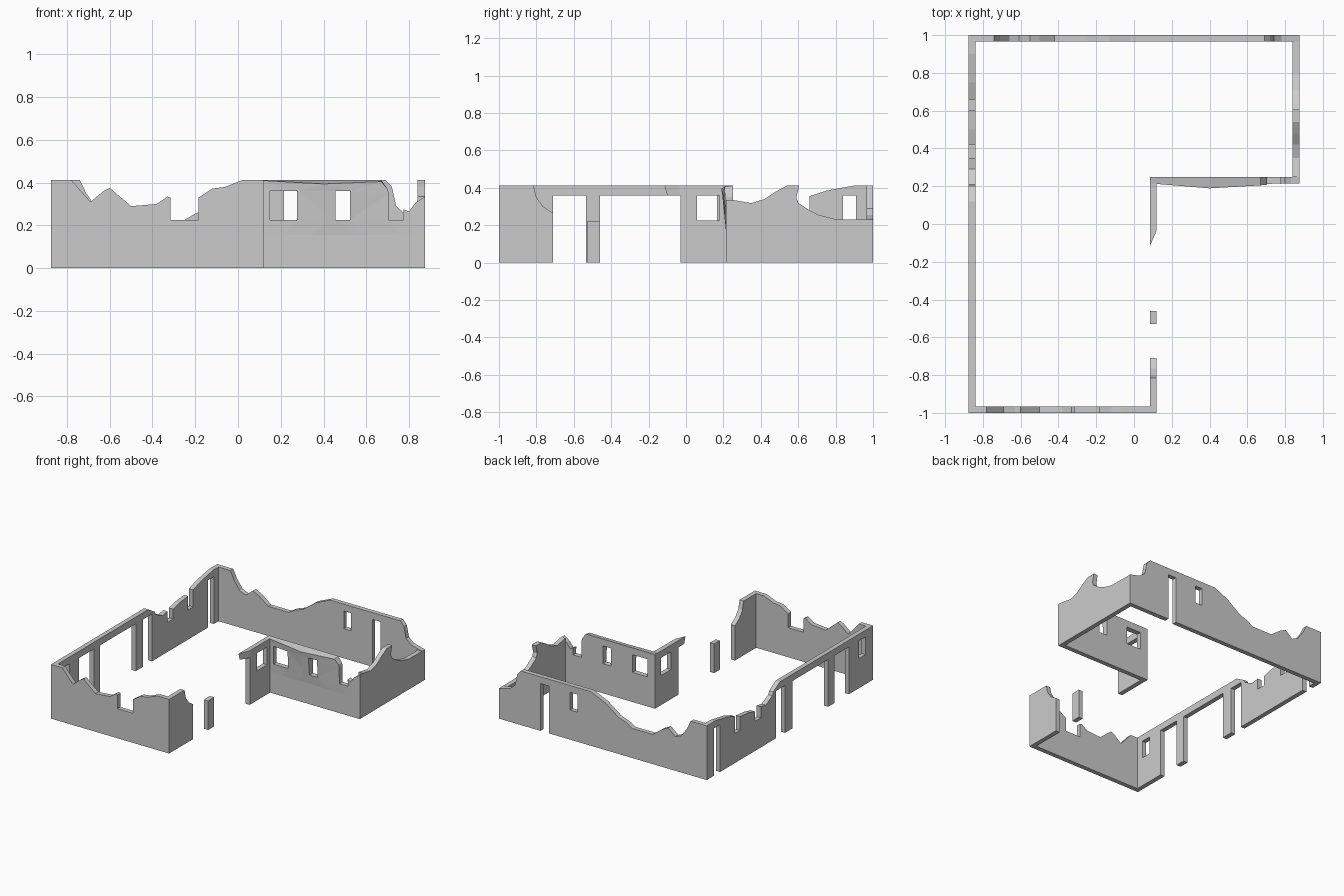
import bpy, bmesh
from mathutils import Vector

if "Cube" in bpy.data.objects:
    bpy.data.objects.remove(bpy.data.objects["Cube"])

T = 0.035        # wall thickness
LINTEL = 0.36    # top of doors and windows
SILL = 0.225     # bottom of windows
TOP = 0.412      # unbroken wall top


def wall(name, axis, offset, ends, top, doors=(), windows=(), cuts=(), reshape=None):
    """Upright slab along axis 'x' or 'y'; 'top' is the broken skyline, start to end."""
    a, b = ends
    outline = [(a, 0)]
    for d0, d1 in doors:
        outline += [(d0, 0), (d0, LINTEL), (d1, LINTEL), (d1, 0)]
    outline += [(b, 0)] + list(reversed(top))
    loops = [outline] + [[(w0, SILL), (w0, LINTEL), (w1, LINTEL), (w1, SILL)] for w0, w1 in windows]

    bm = bmesh.new()
    edges = []
    for loop in loops:
        vs = [bm.verts.new((u, offset, z) if axis == 'x' else (offset, u, z)) for u, z in loop]
        edges += [bm.edges.new((vs[i - 1], vs[i])) for i in range(len(vs))]
    normal = Vector((0, -1, 0)) if axis == 'x' else Vector((1, 0, 0))
    bmesh.ops.triangle_fill(bm, edges=edges, use_beauty=True, normal=normal)
    res = bmesh.ops.extrude_face_region(bm, geom=bm.faces[:])
    new = [v for v in res['geom'] if isinstance(v, bmesh.types.BMVert)]
    bmesh.ops.translate(bm, verts=new, vec=(0, T, 0) if axis == 'x' else (T, 0, 0))
    for co, no in cuts:
        bmesh.ops.bisect_plane(bm, geom=bm.verts[:] + bm.edges[:] + bm.faces[:],
                               plane_co=co, plane_no=no)
    if reshape:
        for v in bm.verts:
            reshape(v.co)
    bmesh.ops.recalc_face_normals(bm, faces=bm.faces[:])
    me = bpy.data.meshes.new(name)
    bm.to_mesh(me)
    bm.free()
    ob = bpy.data.objects.new(name, me)
    bpy.context.collection.objects.link(ob)
    return ob


# Front wall with a broken window gap
wall("front_wall", 'x', -1, (-0.875, 0.12),
     [(-0.875, TOP), (-0.78, TOP), (-0.69, 0.31), (-0.63, 0.36), (-0.6, 0.375), (-0.5, 0.29),
      (-0.38, 0.3), (-0.33, 0.335), (-0.315, 0.33), (-0.315, SILL), (-0.185, SILL),
      (-0.185, 0.33), (-0.12, 0.372), (-0.06, 0.38), (0.02, TOP), (0.12, TOP)])

# Back wall with a door and a window
wall("back_wall", 'x', 1 - T, (-0.875, 0.875),
     [(-0.875, TOP), (-0.74, TOP), (-0.71, 0.35), (-0.66, 0.28), (-0.61, 0.26), (-0.55, 0.31),
      (-0.5, 0.285), (-0.42, 0.225), (-0.25, 0.225), (-0.2, 0.255), (-0.13, 0.28), (-0.02, 0.36),
      (0.1, TOP), (0.69, TOP), (0.72, 0.38), (0.74, 0.29), (0.78, 0.255), (0.875, 0.23)],
     doors=[(0.455, 0.525)], windows=[(0.215, 0.275)])

# Left wall with four doorways, a window and two broken gaps
wall("left_wall", 'y', -0.875, (-1 + T, 1 - T),
     [(-1 + T, TOP), (0.12, TOP), (0.2, 0.365), (0.21, 0.34), (0.29, 0.3), (0.35, 0.31),
      (0.35, SILL), (0.42, SILL), (0.42, 0.3), (0.5, 0.32), (0.6, 0.33), (0.6, SILL),
      (0.66, SILL), (0.66, 0.355), (0.75, 0.385), (0.9, TOP), (1 - T, TOP)],
     doors=[(-0.71, -0.535), (-0.46, -0.03), (0.06, 0.165), (0.84, 0.91)],
     windows=[(-0.91, -0.83)])


# Inner front wall, upper part bowed slightly outward
def bow(co):
    if co.z > 0.156 and co.y < 0.23:
        side = (co.x - 0.12) / 0.28 if co.x < 0.4 else (0.85 - co.x) / 0.45
        co.y -= 0.026 * max(0, side) * (co.z - 0.155) / 0.255
        if co.z > 0.4:
            co.z -= 0.018 * max(0, side)


wall("inner_front_wall", 'x', 0.215, (0.085, 0.875),
     [(0.085, TOP), (0.4, TOP), (0.67, TOP), (0.7, 0.37), (0.705, 0.35), (0.705, SILL),
      (0.775, SILL), (0.775, 0.275), (0.8, 0.265), (0.83, 0.305), (0.875, 0.335)],
     windows=[(0.15, 0.275), (0.455, 0.525)],
     cuts=[((0, 0, 0.155), (0, 0, 1)), ((0.4, 0, 0), (1, 0, 0))], reshape=bow)

# Right wall with a hooked peak
wall("right_wall", 'y', 0.875 - T, (0.25, 1 - T),
     [(0.25, 0.335), (0.35, 0.318), (0.42, 0.34), (0.48, 0.38), (0.54, TOP), (0.605, TOP),
      (0.59, 0.35), (0.6, 0.32), (0.66, 0.28), (0.71, 0.255), (0.8, 0.232), (1 - T, 0.23)])

# Side wall of the narrow wing: corner piece, stub post, and overhanging piece
wall("wing_corner_wall", 'y', 0.085, (-1 + T, -0.71),
     [(-1 + T, TOP), (-0.815, TOP), (-0.8, 0.35), (-0.765, 0.3), (-0.71, 0.265)])
wall("wing_post", 'y', 0.085, (-0.53, -0.46), [(-0.53, 0.22), (-0.46, 0.222)])


def splinter(co):
    if co.y < -0.05 and co.x > 0.1:
        co.y = -0.035


wall("wing_broken_wall", 'y', 0.085, (-0.03, 0.215),
     [(-0.03, LINTEL), (-0.1, LINTEL), (-0.115, TOP), (0.215, TOP)],
     windows=[(0.06, 0.18)], reshape=splinter)
